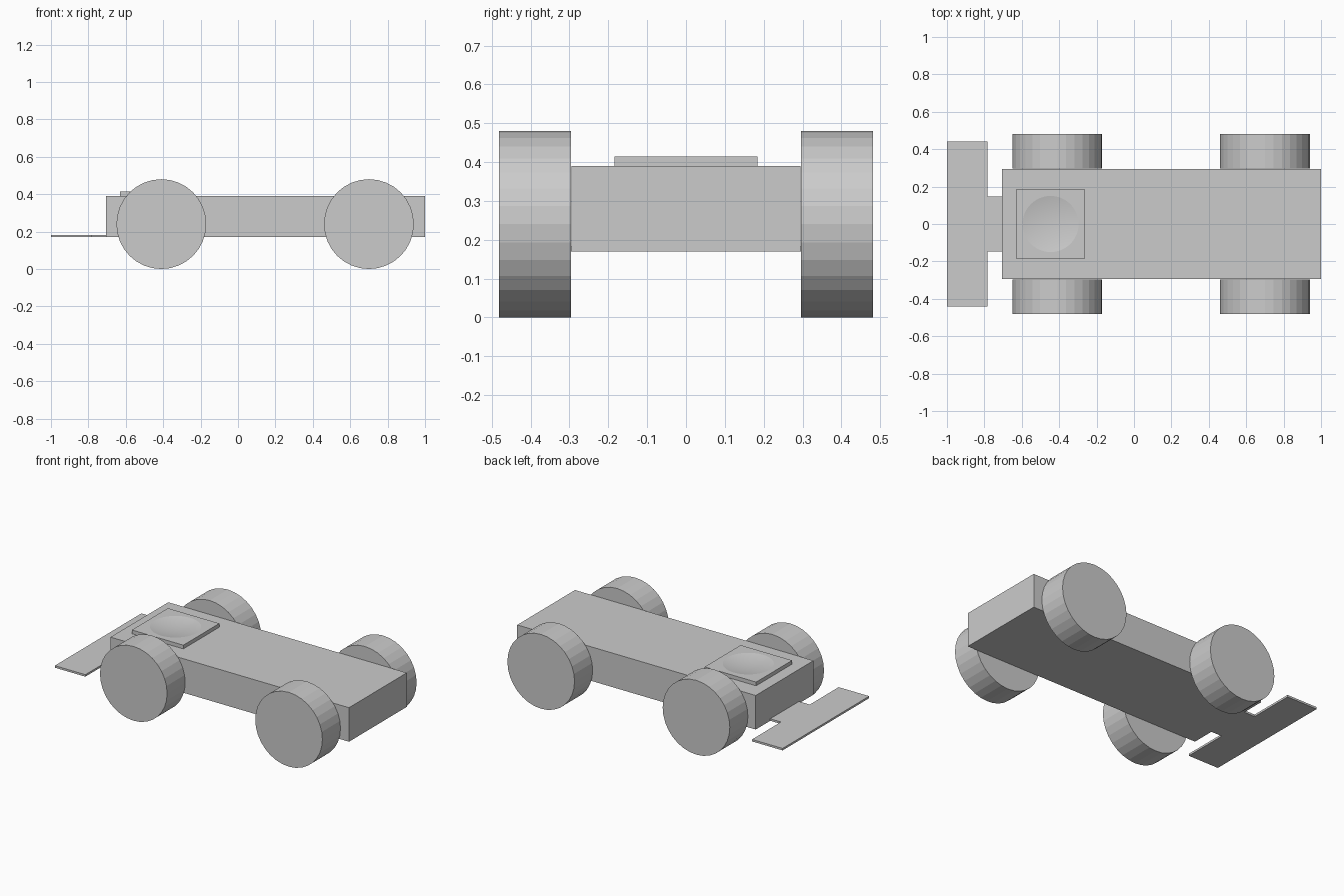
import bpy
import math

if "Cube" in bpy.data.objects:
    bpy.data.objects.remove(bpy.data.objects["Cube"])


def box(name, x0, x1, y0, y1, z0, z1):
    bpy.ops.mesh.primitive_cube_add(size=1, location=((x0 + x1) / 2, (y0 + y1) / 2, (z0 + z1) / 2))
    ob = bpy.context.object
    ob.name = name
    ob.scale = (x1 - x0, y1 - y0, z1 - z0)
    bpy.ops.object.transform_apply(location=False, rotation=False, scale=True)
    return ob


# Chassis block
box("chassis", -0.705, 1.0, -0.295, 0.295, 0.17, 0.39)

# Nose wing: one T-shaped plate
outline = [(-0.705, -0.147), (-0.705, 0.147), (-0.782, 0.147), (-0.782, 0.442),
           (-1.0, 0.442), (-1.0, -0.442), (-0.782, -0.442), (-0.782, -0.147)]
n = len(outline)
verts = [(x, y, z) for z in (0.17, 0.183) for x, y in outline]
faces = [tuple(reversed(range(n))), tuple(range(n, 2 * n))]
faces += [(i, (i + 1) % n, (i + 1) % n + n, i + n) for i in range(n)]
mesh = bpy.data.meshes.new("nose_wing")
mesh.from_pydata(verts, [], faces)
bpy.context.collection.objects.link(bpy.data.objects.new("nose_wing", mesh))

# Square mount with a shallow round dish
top, rim, depth = 0.414, 0.15, 0.015
mount = box("dished_mount", -0.63, -0.262, -0.184, 0.184, 0.39, top)
radius = (rim ** 2 + depth ** 2) / (2 * depth)
bpy.ops.mesh.primitive_uv_sphere_add(segments=48, ring_count=128, radius=radius,
                                     location=(-0.446, 0, top - depth + radius))
cutter = bpy.context.object
cutter.name = "dish_cutter"
cut = mount.modifiers.new("dish", "BOOLEAN")
cut.operation = "DIFFERENCE"
cut.solver = "EXACT"
cut.object = cutter
bpy.context.view_layer.objects.active = mount
bpy.ops.object.modifier_apply(modifier=cut.name)
bpy.data.objects.remove(cutter, do_unlink=True)
bpy.ops.object.select_all(action="DESELECT")
mount.select_set(True)
bpy.ops.object.shade_smooth_by_angle(angle=math.radians(6))

# Four faceted wheels
for end, x in (("front", -0.41), ("rear", 0.70)):
    for side, s in (("right", -1), ("left", 1)):
        bpy.ops.mesh.primitive_cylinder_add(vertices=32, radius=0.24, depth=0.185,
                                            location=(x, s * 0.3885, 0.24),
                                            rotation=(math.pi / 2, 0, 0))
        bpy.context.object.name = f"{end}_{side}_wheel"
